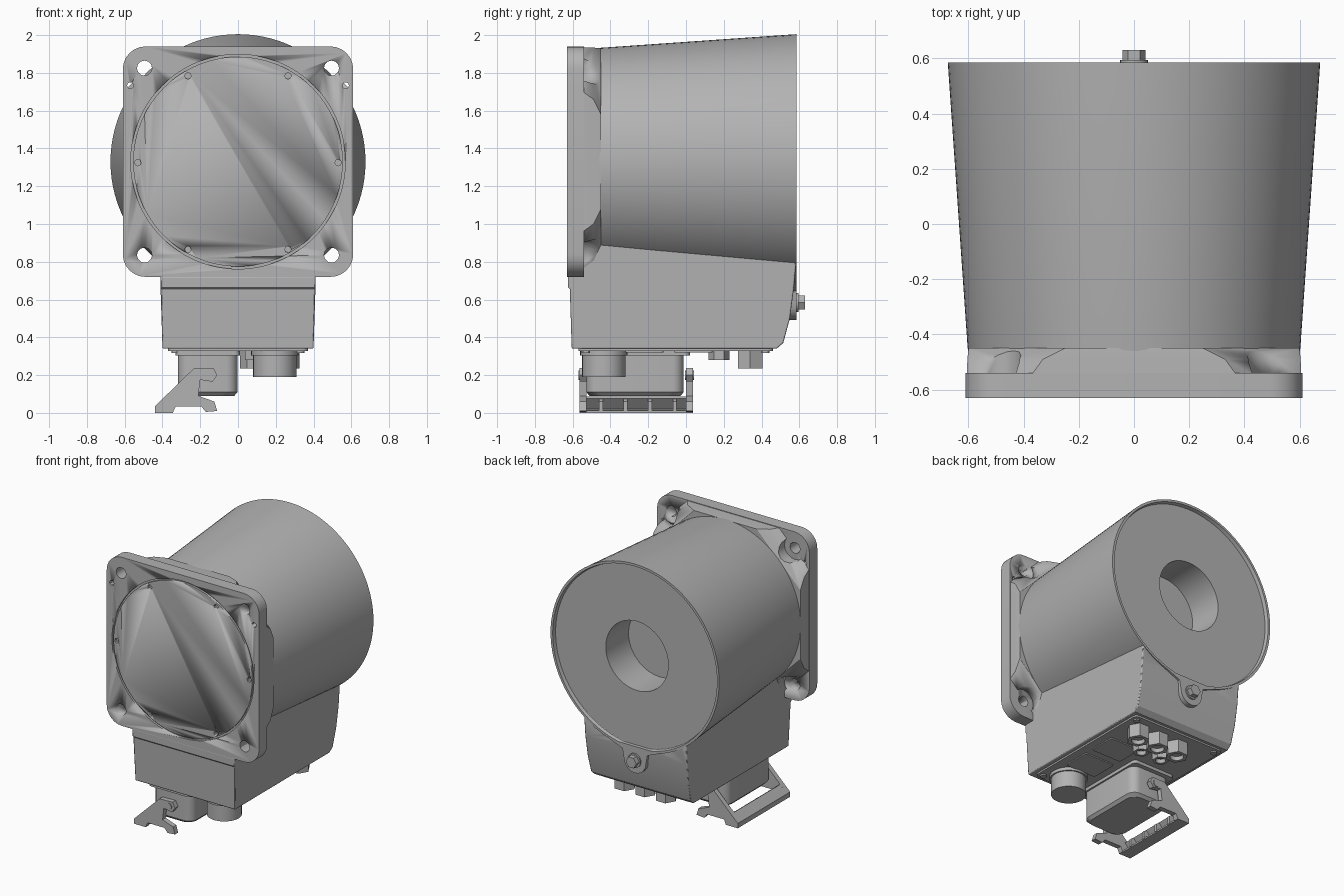
import bpy, bmesh, math
from math import cos, sin, pi, radians
from mathutils import Vector

cube = bpy.data.objects.get("Cube")
if cube:
    bpy.data.objects.remove(cube)

grey = bpy.data.materials.new("housing grey")
grey.use_nodes = True
grey.diffuse_color = (0.45, 0.45, 0.45, 1)
grey.node_tree.nodes["Principled BSDF"].inputs["Base Color"].default_value = (0.45, 0.45, 0.45, 1)

AXIS_Z = 1.33     # height of the barrel axis


def finish(name, bm, smooth=True):
    bmesh.ops.recalc_face_normals(bm, faces=bm.faces)
    me = bpy.data.meshes.new(name)
    bm.to_mesh(me)
    bm.free()
    me.materials.append(grey)
    ob = bpy.data.objects.new(name, me)
    bpy.context.collection.objects.link(ob)
    bpy.ops.object.select_all(action='DESELECT')
    ob.select_set(True)
    bpy.context.view_layer.objects.active = ob
    if smooth:
        bpy.ops.object.shade_smooth_by_angle(angle=radians(30))
    return ob


def place(axis, u, v, w):
    """Map a 2D profile point (u, v) at distance w along the axis."""
    return {'X': (w, u, v), 'Y': (u, w, v), 'Z': (u, v, w)}[axis]


def loft(name, axis, rings):
    """Solid through several (points, position) rings of equal size."""
    bm = bmesh.new()
    loops = [[bm.verts.new(place(axis, u, v, w)) for u, v in pts] for pts, w in rings]
    n = len(loops[0])
    for a, b in zip(loops, loops[1:]):
        for i in range(n):
            bm.faces.new((a[i], a[(i + 1) % n], b[(i + 1) % n], b[i]))
    bm.faces.new(loops[0])
    bm.faces.new(loops[-1])
    return finish(name, bm)


def prism(name, axis, pts, a, b):
    return loft(name, axis, [(pts, a), (pts, b)])


def circle(u, v, r, n=32, turn=0.0):
    return [(u + r * cos(2 * pi * i / n + turn), v + r * sin(2 * pi * i / n + turn)) for i in range(n)]


def rounded(u0, u1, v0, v1, r, n=6):
    pts = []
    for k, (u, v) in enumerate([(u1 - r, v1 - r), (u0 + r, v1 - r), (u0 + r, v0 + r), (u1 - r, v0 + r)]):
        pts += [(u + r * cos(pi / 2 * (k + i / n)), v + r * sin(pi / 2 * (k + i / n))) for i in range(n + 1)]
    return pts


def lathe(name, profile, n=96):
    """Revolve (radius, y) points about the barrel axis; ends at radius 0 become fans."""
    bm = bmesh.new()
    vs = [bm.verts.new((r, y, 0)) for r, y in profile]
    edges = [bm.edges.new(p) for p in zip(vs, vs[1:])]
    bmesh.ops.spin(bm, geom=vs + edges, cent=(0, 0, 0), axis=(0, 1, 0), angle=2 * pi, steps=n)
    bmesh.ops.remove_doubles(bm, verts=bm.verts, dist=1e-4)
    bmesh.ops.translate(bm, verts=bm.verts, vec=Vector((0, 0, AXIS_Z)))
    return finish(name, bm)


def cut(ob, cutters):
    for c in cutters:
        c.hide_render = True
        mod = ob.modifiers.new("cut", 'BOOLEAN')
        mod.object = c
        mod.operation = 'DIFFERENCE'
        mod.solver = 'EXACT'
        bpy.context.view_layer.objects.active = ob
        bpy.ops.object.modifier_apply(modifier=mod.name)
        bpy.data.objects.remove(c)


def bevel(ob, width, segments=3):
    mod = ob.modifiers.new("bevel", 'BEVEL')
    mod.width, mod.segments, mod.limit_method, mod.angle_limit = width, segments, 'ANGLE', radians(50)


HOLES = [(sx * 0.495, AXIS_Z + sz * 0.495) for sx in (-1, 1) for sz in (-1, 1)]

# Tapered barrel with rear lip and blind bore
lathe("barrel", [(0, -0.5), (0.595, -0.5), (0.603, -0.45), (0.675, 0.585), (0.658, 0.585),
                 (0.652, 0.56), (0.25, 0.56), (0.25, 0.3), (0, 0.3)])

# Square mounting flange with bolt holes, ring groove and six notches
flange = prism("mounting_flange", 'Y', rounded(-0.61, 0.61, 0.72, 1.94, 0.12), -0.63, -0.54)
cutters = [prism("hole_cutter", 'Y', circle(x, z, 0.04, 12), -0.7, -0.4) for x, z in HOLES]
cutters += [prism("pin_hole_cutter", 'Y', circle(s * 0.57, 1.733, 0.017, 12), -0.7, -0.4) for s in (-1, 1)]
groove = lathe("groove_cutter", [(0.555, -0.66), (0.555, -0.615), (0.568, -0.615), (0.568, -0.66), (0.555, -0.66)])
cutters.append(groove)
cutters += [prism("notch_cutter", 'Y', circle(0.53 * cos(k * pi / 3), AXIS_Z - 0.005 + 0.53 * sin(k * pi / 3), 0.017, 8),
                  -0.66, -0.61) for k in range(6)]
cut(flange, cutters)

# Stiffening collar between flange and barrel, relieved around the bolts
def octagon(h, c):
    return [(x, AXIS_Z + z) for x, z in ((h, -c), (h, c), (c, h), (-c, h), (-h, c), (-h, -c), (-c, -h), (c, -h))]

collar = loft("flange_collar", 'Y', [(octagon(0.606, 0.37), -0.545), (octagon(0.604, 0.33), -0.49),
                                     (octagon(0.6, 0.25), -0.45)])
cut(collar, [prism("relief_cutter", 'Y', circle(x, z, 0.085, 16), -0.6, -0.3) for x, z in HOLES])

# Terminal box under the barrel
side = [(-0.605, 0.34), (0.48, 0.34), (0.515, 0.37), (0.55, 0.5), (0.57, 0.65), (0.583, 0.8),
        (0.55, 0.9), (-0.54, 0.9), (-0.6, 0.74), (-0.625, 0.72), (-0.625, 0.665), (-0.615, 0.655)]
box = prism("terminal_box", 'X', side, -0.41, 0.41)
for v in box.data.vertices:
    v.co.x *= 0.975 + 0.025 * min(1, (v.co.z - 0.34) / 0.32)
cut(box, [prism("recess_cutter", 'Y', circle(0, AXIS_Z, 0.655, 96), 0.56, 0.8)])
bevel(box, 0.012, 2)

# Rear lug with hex bolt
lug = [(-0.2, 0.685), (-0.1, 0.645)]
lug += [(0.088 * cos(a), 0.58 + 0.088 * sin(a)) for a in [pi + i * pi / 10 for i in range(11)]]
lug += [(0.1, 0.645), (0.2, 0.685)]
prism("rear_lug", 'Y', lug, 0.53, 0.585)
prism("lug_washer", 'Y', circle(0, 0.585, 0.05, 24), 0.58, 0.595)
prism("lug_bolt", 'Y', circle(0, 0.585, 0.042, 6), 0.59, 0.63)

# Base plate and raised panels
prism("base_plate", 'Z', rounded(-0.37, 0.37, -0.57, 0.46, 0.03), 0.328, 0.342)
for y in (-0.22, 0.04):
    prism("blank_panel", 'Z', rounded(0.07, 0.31, y - 0.1, y + 0.1, 0.015), 0.32, 0.33)
for x in (-0.33, 0.33):
    for y in (-0.53, 0.42):
        prism("plate_screw", 'Z', circle(x, y, 0.022, 12), 0.318, 0.33)

# Round cable cap
prism("cable_cap_collar", 'Z', circle(0.195, -0.435, 0.125, 32), 0.305, 0.33)
prism("cable_cap", 'Z', circle(0.195, -0.435, 0.115, 32), 0.19, 0.31)

# Hex glands: three long, two short
def gland(name, x, y, r, z):
    ob = prism(name, 'Z', circle(x, y, r, 6, pi / 6 if r < 0.06 else 0), z, 0.33)
    cut(ob, [prism("bore_cutter", 'Z', circle(x, y, r * 0.6, 16), z - 0.05, z + 0.03)])

for x in (0.25, 0.085, -0.08):
    gland("long_gland", x, 0.34, 0.075, 0.235)
for x in (0.085, -0.08):
    gland("short_gland", x, 0.175, 0.055, 0.28)

# Plug connector with base frame
prism("connector_frame", 'Z', rounded(-0.33, 0.01, -0.56, 0.02, 0.03), 0.305, 0.33)
loft("connector_hood", 'Z', [(rounded(-0.3, -0.02, -0.51, -0.03, 0.07), 0.09),
                             (rounded(-0.318, -0.002, -0.528, -0.012, 0.06), 0.11),
                             (rounded(-0.318, -0.002, -0.528, -0.012, 0.06), 0.31)])

# Locking lever: two hooked side arms, pivots and a ribbed handle
arm = [(-0.44, 0), (-0.44, 0.035), (-0.235, 0.235), (-0.13, 0.238), (-0.11, 0.2), (-0.135, 0.165),
       (-0.2, 0.175), (-0.21, 0.09), (-0.125, 0.06), (-0.11, 0.01), (-0.17, 0.005), (-0.195, 0.035),
       (-0.33, 0.035), (-0.345, 0)]
for y in (-0.545, 0.018):
    prism("lever_arm", 'Y', arm, y - 0.018, y + 0.018)
    prism("lever_pivot", 'Y', circle(-0.16, 0.2, 0.025, 12), y - 0.024, y + 0.024)
prism("lever_handle", 'Y', [(-0.44, 0), (-0.44, 0.035), (-0.385, 0.088), (-0.365, 0.075), (-0.415, 0.02), (-0.35, 0.012),
                            (-0.35, 0)], -0.54, 0.015)
for i in range(4):
    y = -0.46 + i * 0.13
    prism("handle_rib", 'Y', [(-0.43, 0.005), (-0.38, 0.08), (-0.345, 0.06), (-0.345, 0.005)], y, y + 0.02)
